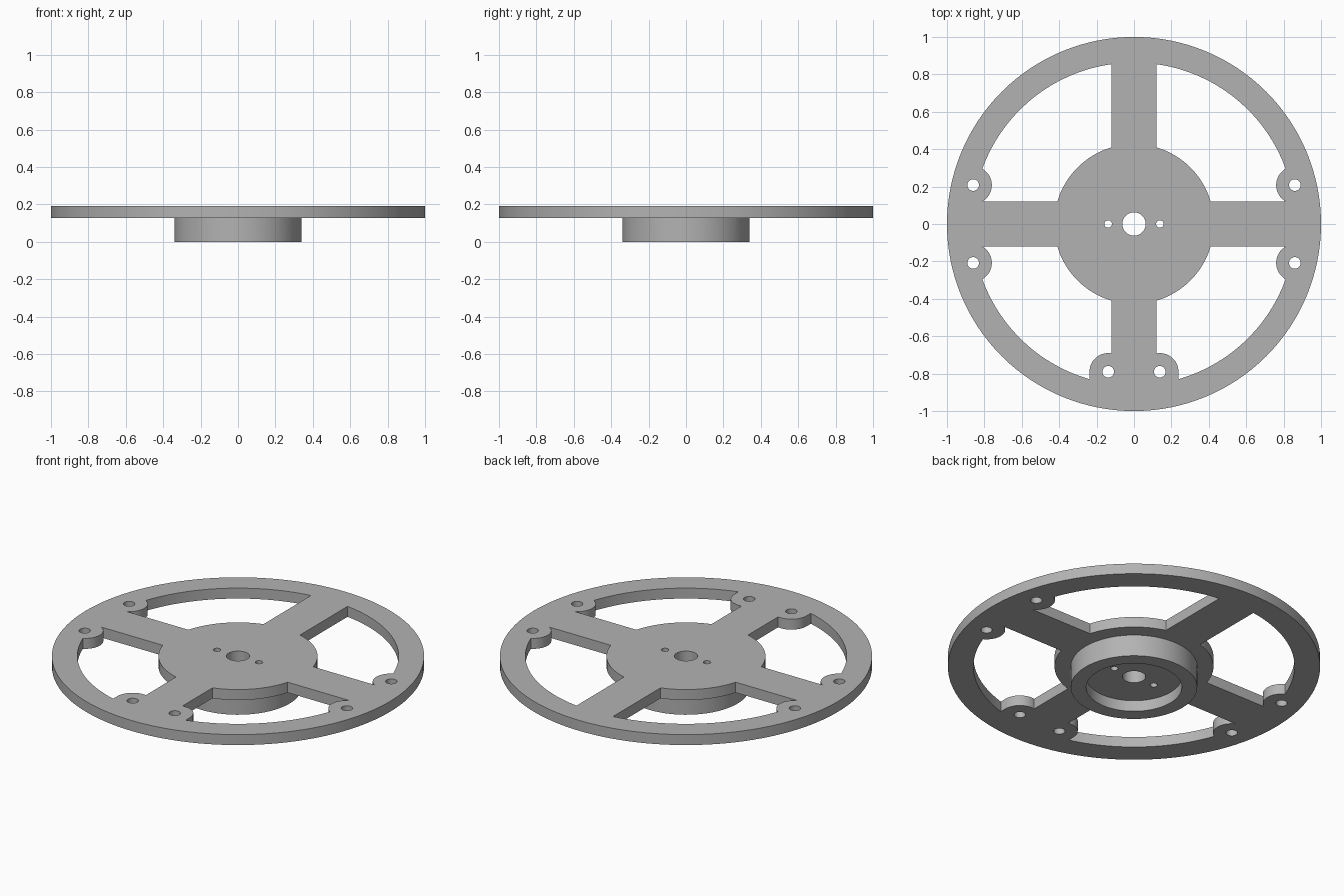
import bpy, bmesh
from math import sin, cos, asin, radians, degrees

cube = bpy.data.objects.get("Cube")
if cube:
    bpy.data.objects.remove(cube, do_unlink=True)

RIM_IN, HUB, ARM = 0.863, 0.427, 0.12          # inner rim, hub disc, half arm width
Z_LOW, Z_TOP = 0.128, 0.19                     # plate underside and top
LUG = 0.10                                     # lug radius
SIDE_LUG, FRONT_LUG = (0.86, 0.208), (0.138, 0.79)

grey = bpy.data.materials.new("grey")
grey.use_nodes = True
grey.diffuse_color = (0.45, 0.45, 0.45, 1)
grey.node_tree.nodes["Principled BSDF"].inputs["Base Color"].default_value = grey.diffuse_color


def arc(centre, r, start, end, steps):
    angles = [radians(start + (end - start) * i / steps) for i in range(steps + 1)]
    return [(centre[0] + r * cos(a), centre[1] + r * sin(a)) for a in angles]


def window(front):
    """Opening between two arms, in the +x +y quadrant."""
    hub_a = degrees(asin(ARM / HUB))
    pts = arc((0, 0), HUB, hub_a, 90 - hub_a, 20)
    rim_a = 90 - degrees(asin(ARM / RIM_IN))
    if front:
        pts += arc(FRONT_LUG, LUG, -100.4, 0, 14)
        rim_a = 74
    pts += arc((0, 0), RIM_IN, rim_a, 20, 28)
    pts += arc(SIDE_LUG, LUG, 119, 241.6, 16)[1:]
    return pts


def cylinder(name, x, y, r, z0, z1, sides):
    bm = bmesh.new()
    bmesh.ops.create_cone(bm, cap_ends=True, segments=sides, radius1=r, radius2=r, depth=z1 - z0)
    bmesh.ops.translate(bm, verts=bm.verts, vec=(x, y, (z0 + z1) / 2))
    mesh = bpy.data.meshes.new(name)
    bm.to_mesh(mesh)
    bm.free()
    obj = bpy.data.objects.new(name, mesh)
    bpy.context.collection.objects.link(obj)
    return obj


# Plate outline: rim circle with four windows, extruded
curve = bpy.data.curves.new("plate_outline", 'CURVE')
curve.dimensions = '2D'
curve.fill_mode = 'BOTH'
curve.extrude = (Z_TOP - Z_LOW) / 2
outlines = [arc((0, 0), 1, 0, 360, 128)[:-1]]
for sx in (1, -1):
    for sy in (1, -1):
        outlines.append([(sx * x, sy * y) for x, y in window(sy < 0)])
for pts in outlines:
    spline = curve.splines.new('POLY')
    spline.points.add(len(pts) - 1)
    for p, (x, y) in zip(spline.points, pts):
        p.co = (x, y, 0, 1)
    spline.use_cyclic_u = True
outline = bpy.data.objects.new("plate_outline", curve)
bpy.context.collection.objects.link(outline)

# Turn the outline into a clean closed mesh
depsgraph = bpy.context.evaluated_depsgraph_get()
mesh = bpy.data.meshes.new_from_object(outline.evaluated_get(depsgraph))
bpy.data.objects.remove(outline, do_unlink=True)
bm = bmesh.new()
bm.from_mesh(mesh)
bmesh.ops.remove_doubles(bm, verts=bm.verts, dist=0.0001)
bmesh.ops.translate(bm, verts=bm.verts, vec=(0, 0, (Z_LOW + Z_TOP) / 2))
bmesh.ops.recalc_face_normals(bm, faces=bm.faces)
bm.to_mesh(mesh)
bm.free()
wheel = bpy.data.objects.new("spoked_wheel", mesh)
bpy.context.collection.objects.link(wheel)

# Hub boss is joined on, then the recess and the holes are cut
tools = [('UNION', cylinder("hub_boss", 0, 0, 0.34, 0, 0.16, 96)),
         ('DIFFERENCE', cylinder("recess_cutter", 0, 0, 0.257, -0.1, 0.065, 96)),
         ('DIFFERENCE', cylinder("axle_cutter", 0, 0, 0.0625, -0.2, 0.3, 48))]
for s in (1, -1):
    spots = [(s * 0.138, 0, 0.02), (s * FRONT_LUG[0], -FRONT_LUG[1], 0.031)]
    spots += [(s * SIDE_LUG[0], t * SIDE_LUG[1], 0.031) for t in (1, -1)]
    for x, y, r in spots:
        tools.append(('DIFFERENCE', cylinder("hole_cutter", x, y, r, -0.2, 0.3, 32)))
for operation, tool in tools:
    tool.hide_render = True
    mod = wheel.modifiers.new(tool.name, 'BOOLEAN')
    mod.operation, mod.object, mod.solver = operation, tool, 'EXACT'

# Bake the result and remove the helpers
depsgraph = bpy.context.evaluated_depsgraph_get()
final = bpy.data.meshes.new_from_object(wheel.evaluated_get(depsgraph))
wheel.modifiers.clear()
wheel.data = final
for operation, tool in tools:
    bpy.data.objects.remove(tool, do_unlink=True)

final.materials.clear()
final.materials.append(grey)
for poly in final.polygons:
    poly.material_index = 0
bpy.ops.object.select_all(action='DESELECT')
wheel.select_set(True)
bpy.context.view_layer.objects.active = wheel
bpy.ops.object.shade_smooth_by_angle(angle=radians(30))
